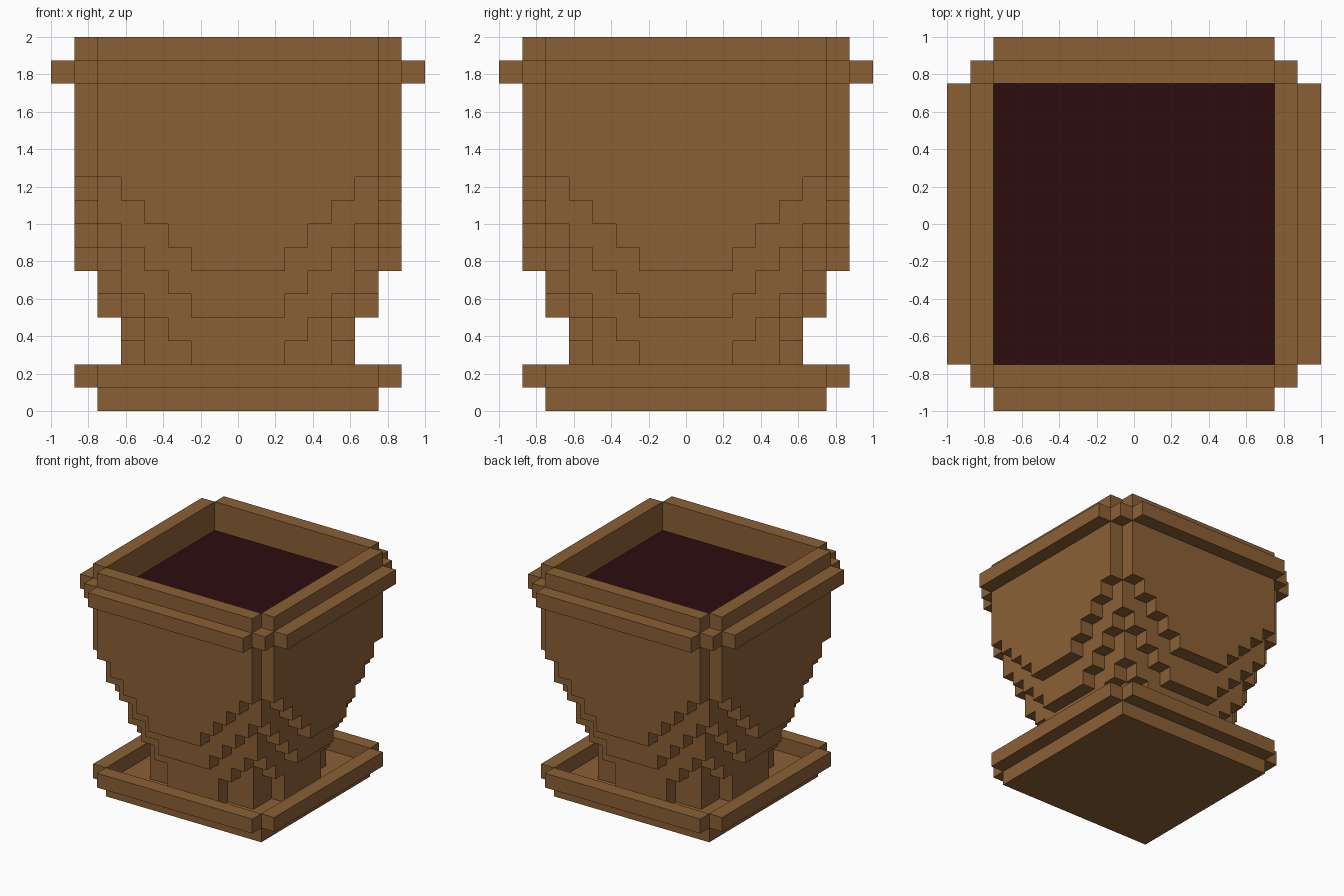
import bpy, bmesh, math
from mathutils import Vector

if "Cube" in bpy.data.objects:
    bpy.data.objects.remove(bpy.data.objects["Cube"])

U = 0.125  # block size


def material(name, rgb):
    m = bpy.data.materials.new(name)
    m.diffuse_color = (*rgb, 1)
    m.use_nodes = True
    m.node_tree.nodes["Principled BSDF"].inputs["Base Color"].default_value = m.diffuse_color
    return m


CLAY = material("clay brown", (0.258, 0.117, 0.036))
SOIL = material("dark soil", (0.026, 0.0037, 0.0048))


# Each part is a rule on (a, b, k): a >= b are block distances from the axes, k is the layer
def tray(a, b, k):
    return k == 0 and a < 6


def saucer_rim(a, b, k):
    return k == 1 and a == 6 and b < 6


def pot(a, b, k):
    # Tapered bowl: wider with height, with stepped, cut-back corners
    if not 1 <= k < 14 or (a == 6 and b == 6) or a > 6:
        return False
    return max(k, 2) >= 2 * a - 6 + max(b, 1) - 1 and not soil(a, b, k)


def soil(a, b, k):
    return k == 13 and a < 6


def pot_rim(a, b, k):
    if k == 14:  # projecting lip
        return a == 6 or (a == 7 and b < 6)
    return k == 15 and a == 6 and b < 6


PARTS = [("saucer_tray", tray, CLAY), ("saucer_rim", saucer_rim, CLAY),
         ("pot_body", pot, CLAY), ("pot_rim", pot_rim, CLAY), ("soil", soil, SOIL)]


def test(rule, i, j, k):
    p, q = (n if n >= 0 else -1 - n for n in (i, j))
    return rule(max(p, q), min(p, q), k)


def solid(i, j, k):
    return any(test(rule, i, j, k) for _, rule, _ in PARTS)


def build(name, rule, mat):
    bm = bmesh.new()
    for k in range(16):
        for i in range(-8, 8):
            for j in range(-8, 8):
                if not test(rule, i, j, k):
                    continue
                centre = Vector((i + 0.5, j + 0.5, k + 0.5))
                for axis in range(3):
                    for s in (-1, 1):
                        n = Vector((0, 0, 0))
                        n[axis] = s
                        if solid(i + int(n.x), j + int(n.y), k + int(n.z)):
                            continue
                        # Outer face of the block
                        t = Vector((0, 0, 0))
                        t[(axis + 1) % 3] = 1
                        w = n.cross(t)
                        bm.faces.new([bm.verts.new((centre + (n + t * p + w * q) / 2) * U)
                                      for p, q in ((-1, -1), (1, -1), (1, 1), (-1, 1))])
    bmesh.ops.remove_doubles(bm, verts=bm.verts, dist=0.001)
    # Merge flat neighbouring faces
    bmesh.ops.dissolve_limit(bm, angle_limit=math.radians(1), verts=bm.verts, edges=bm.edges)
    mesh = bpy.data.meshes.new(name)
    bm.to_mesh(mesh)
    bm.free()
    mesh.materials.append(mat)
    bpy.context.collection.objects.link(bpy.data.objects.new(name, mesh))


for part in PARTS:
    build(*part)
